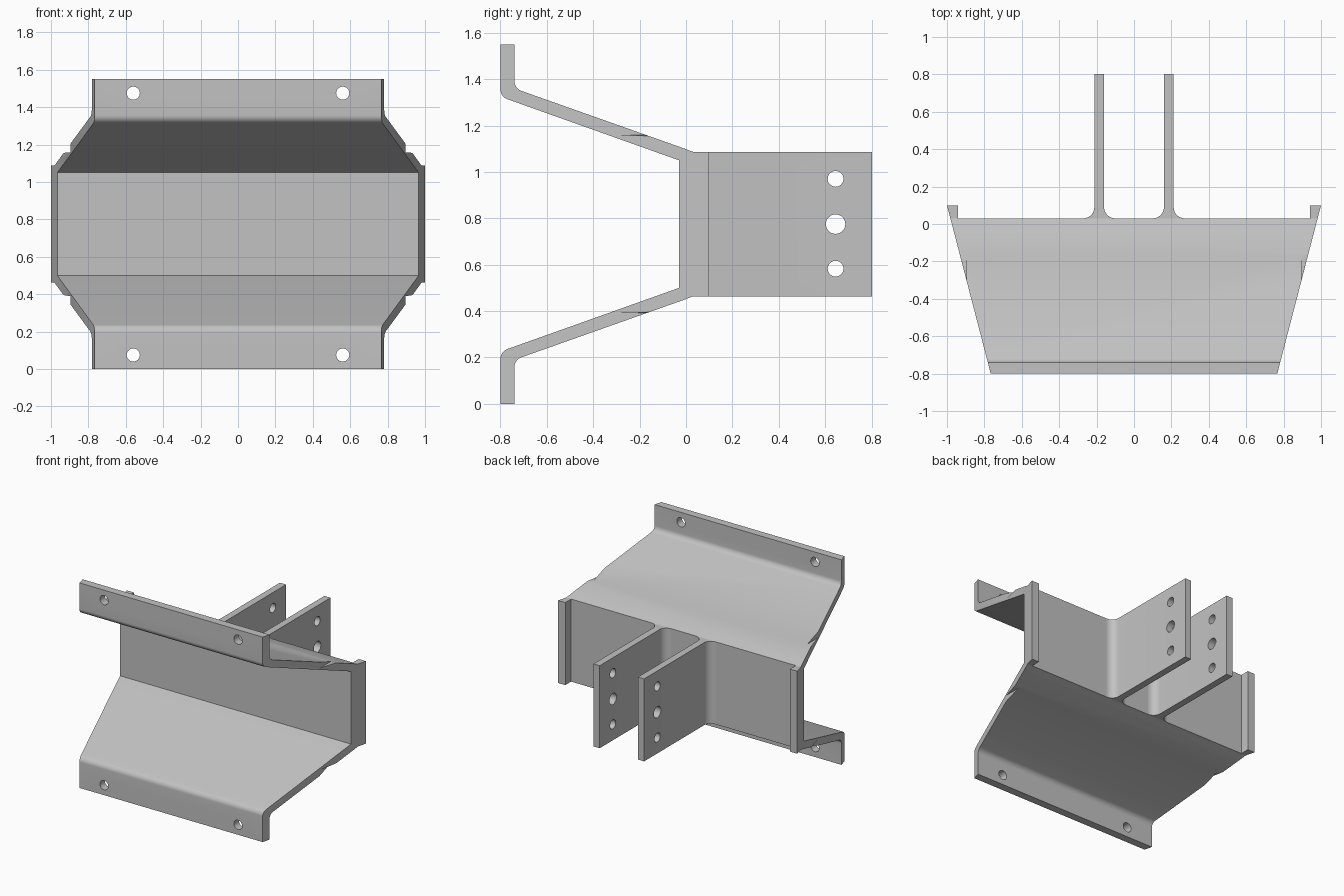
import bpy, bmesh
from math import sin, cos, pi, radians
from mathutils import Vector

cube = bpy.data.objects.get("Cube")
if cube:
    bpy.data.objects.remove(cube, do_unlink=True)

H = 1.55                      # overall height
LOW, HIGH = 0.463, 1.087      # height range of the web, fins and lips

steel = bpy.data.materials.new("steel_grey")
steel.use_nodes = True
grey = (0.54, 0.54, 0.54, 1)
steel.diffuse_color = grey
steel.node_tree.nodes["Principled BSDF"].inputs["Base Color"].default_value = grey


def half_width(y):
    """Plan taper of the bracket sides."""
    return 1 - 0.26 * (0.1 - y)


def arc(cx, cy, rx, ry, a0, a1, n=8):
    angles = [radians(a0 + (a1 - a0) * i / n) for i in range(n + 1)]
    return [(cx + rx * cos(a), cy + ry * sin(a)) for a in angles]


def prism(name, start, end):
    """Solid between two matching loops of points."""
    bm = bmesh.new()
    a = [bm.verts.new(p) for p in start]
    b = [bm.verts.new(p) for p in end]
    bm.faces.new(a)
    bm.faces.new(b)
    for i in range(len(a)):
        j = (i + 1) % len(a)
        bm.faces.new((a[i], a[j], b[j], b[i]))
    bmesh.ops.recalc_face_normals(bm, faces=bm.faces)
    mesh = bpy.data.meshes.new(name)
    bm.to_mesh(mesh)
    bm.free()
    mesh.materials.append(steel)
    obj = bpy.data.objects.new(name, mesh)
    bpy.context.collection.objects.link(obj)
    return obj


def hole_cutter(centre, radius, axis):
    """Round cutter running along x or y."""
    c = Vector(centre)
    d = Vector((0.1, 0, 0)) if axis == "x" else Vector((0, 0.1, 0))
    u = Vector((0, 1, 0)) if axis == "x" else Vector((1, 0, 0))
    ring = [c + radius * (u * cos(t) + Vector((0, 0, sin(t))))
            for t in (2 * pi * i / 32 for i in range(32))]
    return prism("hole_cutter", [p - d for p in ring], [p + d for p in ring])


def cut(obj, cutters):
    bpy.context.view_layer.objects.active = obj
    for cutter in cutters:
        mod = obj.modifiers.new("cut", "BOOLEAN")
        mod.operation, mod.solver, mod.object = "DIFFERENCE", "EXACT", cutter
        bpy.ops.object.modifier_apply(modifier=mod.name)
        bpy.data.objects.remove(cutter, do_unlink=True)


def smooth(obj):
    bpy.ops.object.select_all(action="DESELECT")
    obj.select_set(True)
    bpy.context.view_layer.objects.active = obj
    bpy.ops.object.shade_smooth_by_angle(angle=radians(30))


# Bent plate: upper half of the side section, mirrored for the lower half
upper = [(-0.03, 1.05)]
upper += arc(-0.755, 1.356, 0.045, 0.045, 250, 180)
upper += [(-0.80, H), (-0.74, H)]
upper += arc(-0.695, 1.392, 0.045, 0.045, 180, 250)
upper += [(-0.03, 1.109), (-0.01, 1.102), (0.01, 1.094), (0.03, HIGH)]
section = upper + [(y, H - z) for y, z in reversed(upper)]
plate = prism("bent_plate",
              [(-half_width(y), y, z) for y, z in section],
              [(half_width(y), y, z) for y, z in section])

# Rounded corner reliefs and flange bolt holes
relief = arc(0.90, 1.095, 0.09, 0.064, 0, 90) + [(0.895, 1.159), (0.895, 1.4),
                                               (1.1, 1.4), (1.1, 1.095)]
cutters = []
for side in (-1, 1):
    for top in (True, False):
        loop = [(side * x, z if top else H - z) for x, z in relief]
        cutters.append(prism("relief_cutter",
                             [(x, -0.5, z) for x, z in loop],
                             [(x, 0.2, z) for x, z in loop]))
        cutters.append(hole_cutter((side * 0.56, -0.77, 1.475 if top else H - 1.475),
                                   0.035, "y"))
cut(plate, cutters)
smooth(plate)

# Rear fins with filleted roots, and end lips
fin_plan = [(0.212, 0.803), (0.16, 0.803)]
fin_plan += arc(0.10, 0.09, 0.06, 0.06, 0, -90)
fin_plan += [(0.10, 0.02), (0.272, 0.02)]
fin_plan += arc(0.272, 0.09, 0.06, 0.06, 270, 180)
lip_plan = [(0.94, 0.03), (half_width(0.03), 0.03), (1.0, 0.1), (0.94, 0.1)]

for side, word in ((1, "left"), (-1, "right")):
    for part, plan in (("fin", fin_plan), ("end_lip", lip_plan)):
        obj = prism(word + "_" + part,
                    [(side * x, y, LOW) for x, y in plan],
                    [(side * x, y, HIGH) for x, y in plan])
        if part == "fin":
            cut(obj, [hole_cutter((side * 0.186, 0.645, z), r, "x")
                      for z, r in ((0.97, 0.034), (H / 2, 0.042), (0.583, 0.034))])
        smooth(obj)
